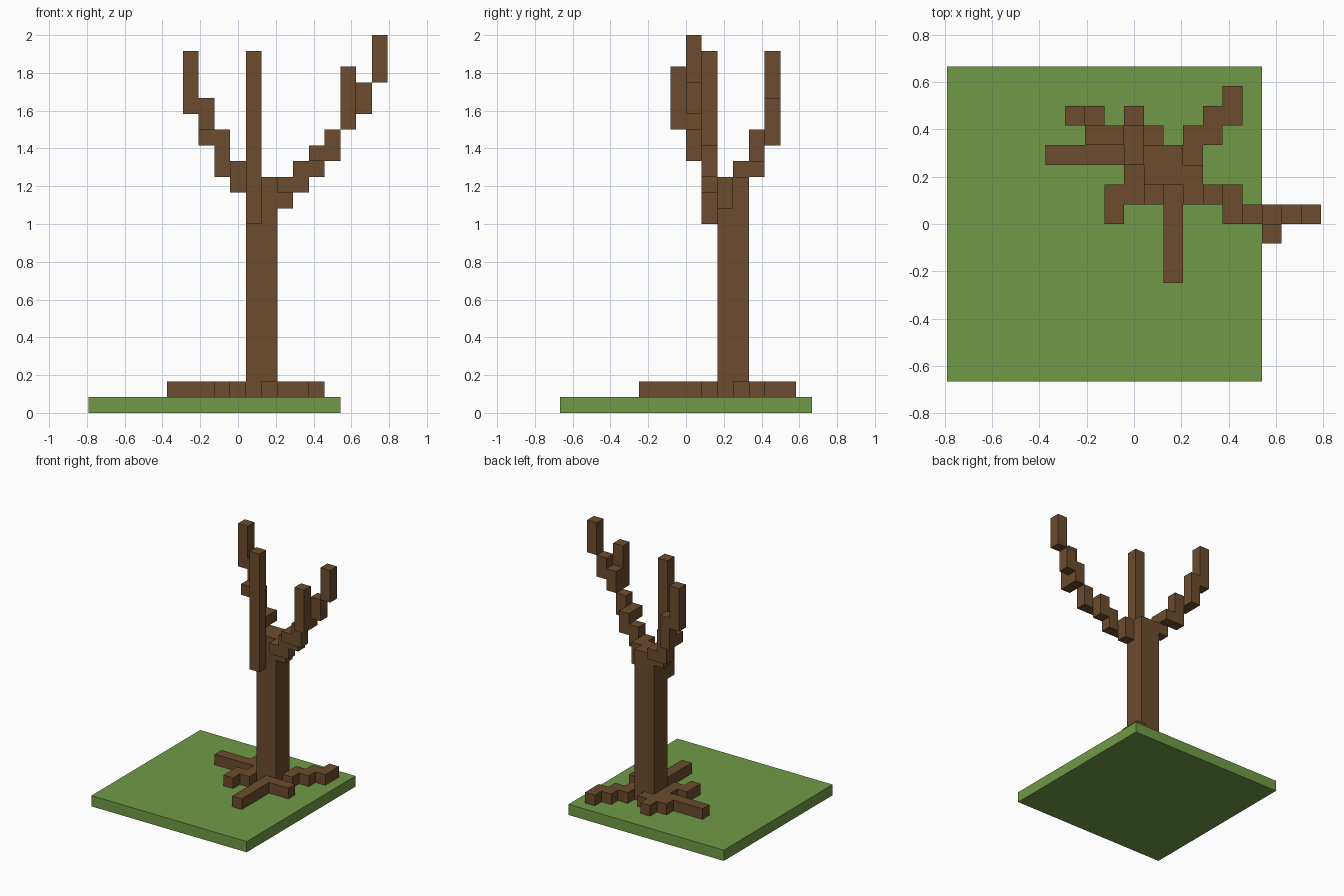
import bpy
import bmesh
from mathutils import Matrix, Vector

default = bpy.data.objects.get("Cube")
if default:
    bpy.data.objects.remove(default, do_unlink=True)

U = 1 / 12                               # size of one block
ORIGIN = Vector((-0.7917, -0.6667, 0))   # corner of the block grid


def linear(c):
    c /= 255
    return c / 12.92 if c <= 0.04045 else ((c + 0.055) / 1.055) ** 2.4


def material(name, rgb):
    col = [linear(c) for c in rgb] + [1]
    m = bpy.data.materials.new(name)
    m.use_nodes = True
    m.diffuse_color = col
    bsdf = m.node_tree.nodes["Principled BSDF"]
    bsdf.inputs["Base Color"].default_value = col
    bsdf.inputs["Roughness"].default_value = 0.9
    return m


GRASS = material("grass green", (112, 154, 70))
BARK = material("bark brown", (108, 76, 46))


def blocks(name, mat, boxes):
    """One object from boxes given as (grid corner, size in blocks)."""
    bm = bmesh.new()
    for corner, size in boxes:
        size = Vector(size)
        centre = ORIGIN + (Vector(corner) + size / 2) * U
        bmesh.ops.create_cube(bm, size=1, matrix=Matrix.Translation(centre)
                              @ Matrix.Diagonal((*(size * U), 1)))
    mesh = bpy.data.meshes.new(name)
    bm.to_mesh(mesh)
    bm.free()
    mesh.materials.append(mat)
    obj = bpy.data.objects.new(name, mesh)
    bpy.context.collection.objects.link(obj)
    return obj


# Ground slab and trunk
blocks("ground", GRASS, [((0, 0, 0), (16, 16, 1))])
blocks("trunk", BARK, [((10, 10, 1), (2, 2, 14))])

# Roots, one block high
blocks("front_root", BARK, [((11, 5, 1), (1, 5, 1)), ((12, 9, 1), (2, 1, 1))])
blocks("right_root", BARK, [((5, 11, 1), (5, 1, 1))])
blocks("front_right_root", BARK, [((9, 9, 1), (1, 2, 1)), ((8, 8, 1), (1, 2, 1))])
blocks("back_root", BARK, [((8, 12, 1), (3, 1, 1)), ((9, 13, 1), (1, 1, 1))])
blocks("back_left_root", BARK, [((12, 11, 1), (1, 2, 1)), ((13, 12, 1), (1, 2, 1)),
                                ((14, 13, 1), (1, 2, 1))])

# Upright stem at the front of the trunk
blocks("front_stem", BARK, [((10, 9, 12), (1, 1, 11))])

# Stepped branch to the right and back
blocks("right_branch", BARK, [
    ((9, 11, 14), (1, 1, 2)), ((9, 12, 15), (1, 1, 1)),
    ((8, 12, 15), (1, 1, 3)), ((7, 12, 17), (1, 1, 1)),
    ((7, 13, 17), (1, 1, 3)), ((6, 13, 19), (1, 1, 4))])

# Stepped branch to the left, with a short fork
blocks("left_branch", BARK, [
    ((12, 10, 13), (1, 1, 2)), ((12, 9, 14), (1, 1, 1)),
    ((13, 9, 14), (1, 1, 2)), ((14, 9, 15), (1, 1, 2)),
    ((14, 8, 16), (1, 1, 1)), ((15, 8, 16), (1, 1, 2)),
    ((16, 8, 18), (1, 1, 2)), ((17, 8, 19), (1, 1, 2)),
    ((18, 8, 21), (1, 1, 3))])
blocks("left_branch_fork", BARK, [((16, 7, 18), (1, 1, 4))])
